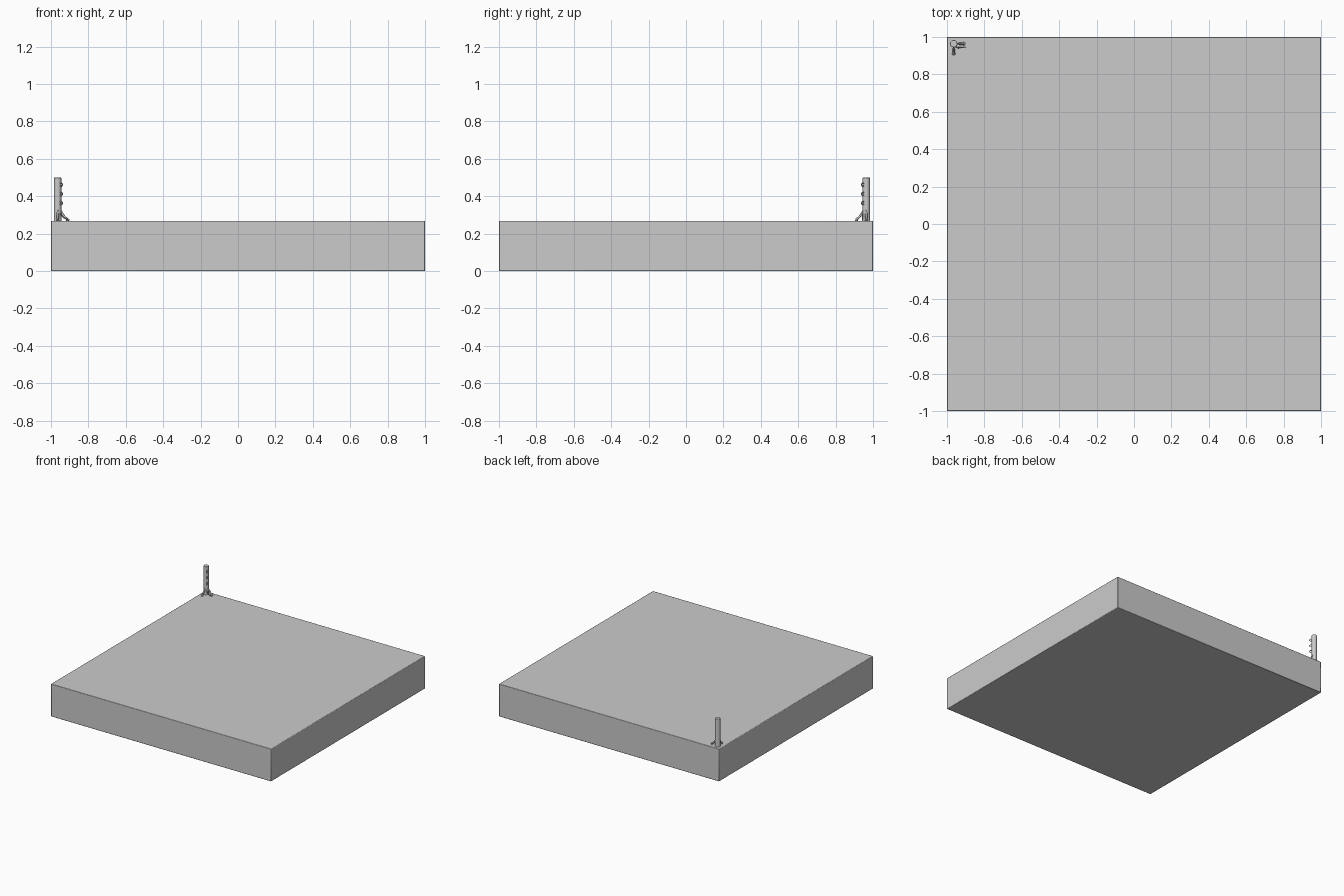
import bpy
import math
from mathutils import Vector

cube = bpy.data.objects.get("Cube")
if cube:
    bpy.data.objects.remove(cube, do_unlink=True)

TOP = 0.268
POST = Vector((-0.964, 0.964, 0))
RADIUS = 0.0195
POST_TOP = 0.5


def finish(obj, name, bevel=0.0, segments=2):
    obj.name = name
    if bevel:
        mod = obj.modifiers.new("Bevel", "BEVEL")
        mod.width = bevel
        mod.segments = segments
    bpy.ops.object.shade_smooth_by_angle(angle=math.radians(35))
    return obj


def rod(name, points, radii):
    """Tapered round bar through the given points."""
    curve = bpy.data.curves.new(name, "CURVE")
    curve.dimensions = "3D"
    curve.bevel_depth = 1.0
    curve.bevel_resolution = 2
    curve.resolution_u = 6
    curve.use_fill_caps = True
    spline = curve.splines.new("BEZIER")
    spline.bezier_points.add(len(points) - 1)
    for bp, co, r in zip(spline.bezier_points, points, radii):
        bp.co = co
        bp.radius = r
        bp.handle_left_type = bp.handle_right_type = "AUTO"
    obj = bpy.data.objects.new(name, curve)
    bpy.context.collection.objects.link(obj)
    return obj


# Ground slab
bpy.ops.mesh.primitive_cube_add(size=1, location=(0, 0, TOP / 2))
slab = bpy.context.object
slab.scale = (2, 2, TOP)
bpy.ops.object.transform_apply(location=False, rotation=False, scale=True)
finish(slab, "slab", 0.004)

# Corner post
bpy.ops.mesh.primitive_cylinder_add(
    vertices=32, radius=RADIUS, depth=POST_TOP - TOP + 0.01,
    location=POST + Vector((0, 0, (POST_TOP + TOP - 0.01) / 2)))
finish(bpy.context.object, "post", 0.003)

# Flared braces with flat feet, one along each slab edge
for side, out in (("side", Vector((1, 0, 0))), ("front", Vector((0, -1, 0)))):
    path = [POST + out * d + Vector((0, 0, TOP + h))
            for d, h in ((0.014, 0.062), (0.03, 0.03), (0.055, 0.005))]
    rod(side + "_brace", path, (0.004, 0.006, 0.006))
    bpy.ops.mesh.primitive_uv_sphere_add(
        segments=16, ring_count=8, radius=0.009,
        location=POST + out * 0.053 + Vector((0, 0, TOP + 0.002)))
    bpy.context.object.scale.z = 0.5
    finish(bpy.context.object, side + "_foot")

# Thin stay lying beside the side brace
rod("stay", [POST + Vector((x, -0.021, TOP + h))
             for x, h in ((0.012, 0.04), (0.035, 0.015), (0.064, 0.003))],
    (0.003, 0.003, 0.003))

# Eyelets facing the middle of the slab
inward = Vector((1, -1, 0)).normalized()
for i in range(3):
    bpy.ops.mesh.primitive_torus_add(
        major_segments=20, minor_segments=8, major_radius=0.009, minor_radius=0.003,
        location=POST + inward * (RADIUS + 0.007) + Vector((0, 0, 0.363 + i * 0.049)),
        rotation=(math.pi / 2, 0, -math.pi / 4))
    finish(bpy.context.object, f"eyelet_{i + 1}")
